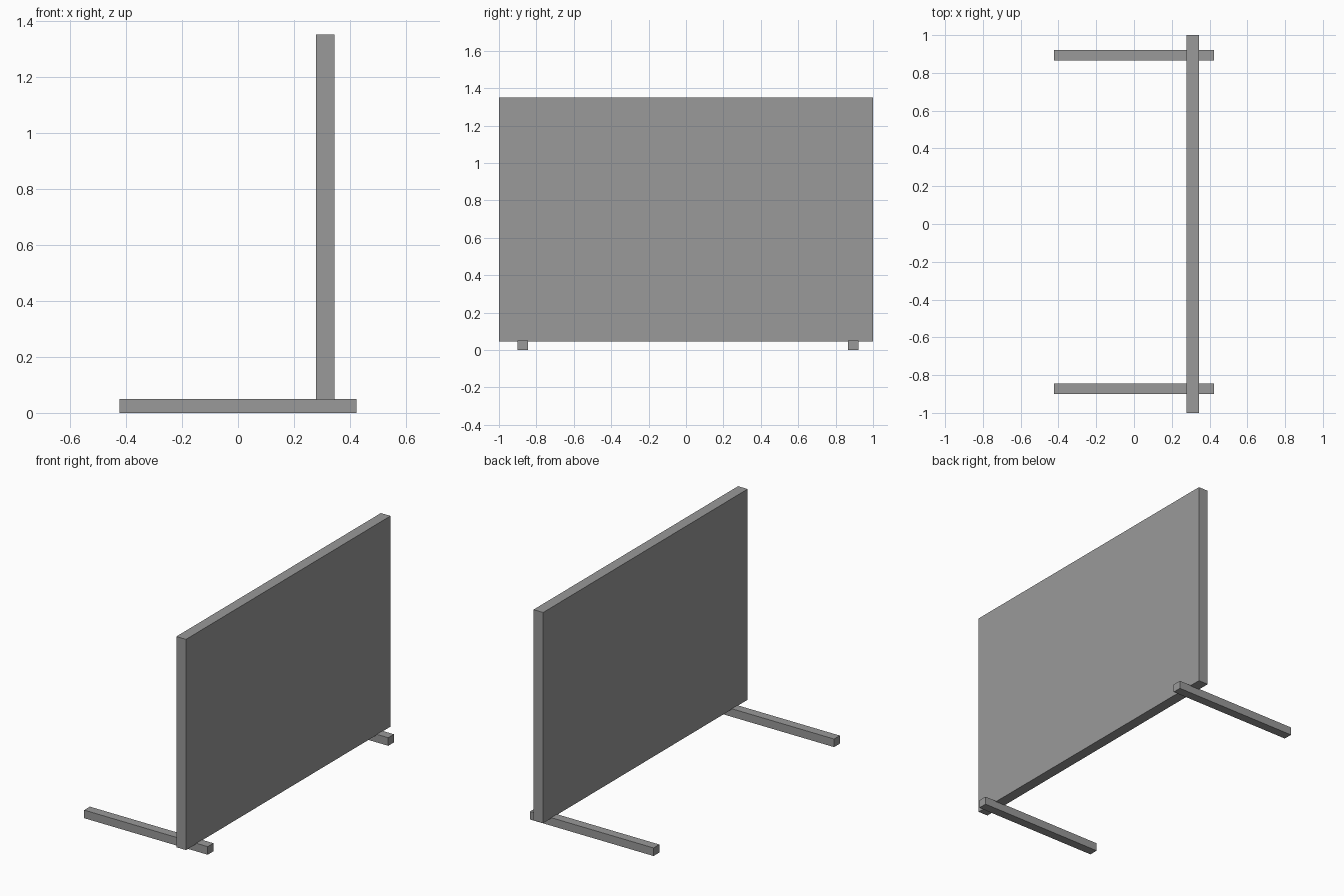
import bpy
from mathutils import Vector

cube = bpy.data.objects.get("Cube")
if cube:
    bpy.data.objects.remove(cube, do_unlink=True)

# Single flat grey
grey = bpy.data.materials.new("mid grey")
grey.use_nodes = True
colour = (0.32, 0.32, 0.32, 1)
grey.diffuse_color = colour
grey.node_tree.nodes["Principled BSDF"].inputs["Base Color"].default_value = colour


def box(name, low, high):
    """Add a box spanning two opposite corners."""
    low, high = Vector(low), Vector(high)
    bpy.ops.mesh.primitive_cube_add(size=1, location=(low + high) / 2)
    obj = bpy.context.object
    obj.name = name
    obj.scale = high - low
    bpy.ops.object.transform_apply(location=False, rotation=False, scale=True)
    obj.data.materials.append(grey)
    return obj


# Upright screen, sunk slightly into the feet
box("screen_panel", (0.278, -1, 0.046), (0.344, 1, 1.35))

# Long floor feet, one near each end
for name, y in (("front_foot", -0.872), ("back_foot", 0.893)):
    box(name, (-0.423, y - 0.028, 0), (0.423, y + 0.028, 0.05))
